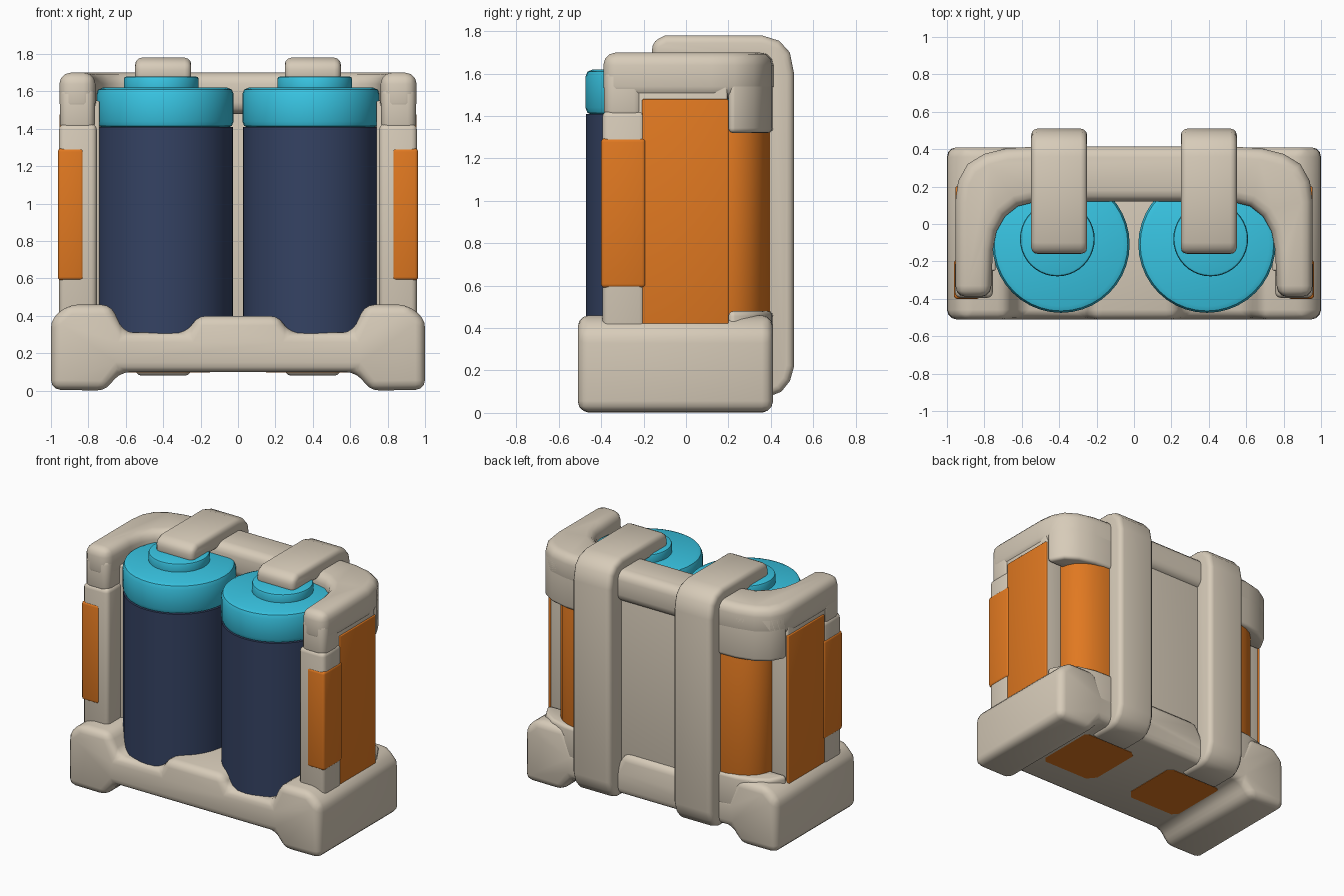
import bpy, bmesh, math
from mathutils import Matrix

if "Cube" in bpy.data.objects:
    bpy.data.objects.remove(bpy.data.objects["Cube"])


def material(name, rgb):
    m = bpy.data.materials.new(name)
    m.diffuse_color = (*rgb, 1)
    m.use_nodes = True
    m.node_tree.nodes["Principled BSDF"].inputs["Base Color"].default_value = m.diffuse_color
    return m


BEIGE = material("warm beige", (0.68, 0.60, 0.485))
ORANGE = material("orange", (0.75, 0.19, 0.015))
CYAN = material("cyan", (0.04, 0.56, 0.77))
NAVY = material("navy blue", (0.035, 0.055, 0.125))


def finish(name, bm, mat, bevel, segs=3):
    bmesh.ops.recalc_face_normals(bm, faces=bm.faces[:])
    if bevel:
        edges = [e for e in bm.edges
                 if e.is_manifold and e.calc_face_angle() > math.radians(40)]
        bmesh.ops.bevel(bm, geom=edges, offset=bevel, segments=segs, profile=0.5,
                        affect='EDGES', clamp_overlap=True)
        bmesh.ops.recalc_face_normals(bm, faces=bm.faces[:])
    me = bpy.data.meshes.new(name)
    bm.to_mesh(me)
    bm.free()
    me.materials.append(mat)
    ob = bpy.data.objects.new(name, me)
    bpy.context.collection.objects.link(ob)
    bpy.ops.object.select_all(action='DESELECT')
    ob.select_set(True)
    bpy.context.view_layer.objects.active = ob
    bpy.ops.object.shade_smooth_by_angle(angle=math.radians(35))
    return ob


def prism(name, pts, axis, a, b, mat, bevel=0.03, flip=1):
    """Extrude a 2D outline along an axis; flip=-1 mirrors in x."""
    put = {'x': lambda p, t: (t * flip, p[0], p[1]),
           'y': lambda p, t: (p[0] * flip, t, p[1]),
           'z': lambda p, t: (p[0] * flip, p[1], t)}[axis]
    bm = bmesh.new()
    lo = [bm.verts.new(put(p, a)) for p in pts]
    hi = [bm.verts.new(put(p, b)) for p in pts]
    bm.faces.new(lo)
    bm.faces.new(hi)
    n = len(pts)
    for i in range(n):
        bm.faces.new((lo[i], lo[(i + 1) % n], hi[(i + 1) % n], hi[i]))
    return finish(name, bm, mat, bevel)


def box(name, x, y, z, mat, bevel=0.03, flip=1):
    pts = [(x[0], y[0]), (x[1], y[0]), (x[1], y[1]), (x[0], y[1])]
    return prism(name, pts, 'z', z[0], z[1], mat, bevel, flip)


def cylinder(name, x, y, r, z0, z1, mat, bevel):
    bm = bmesh.new()
    bmesh.ops.create_cone(bm, cap_ends=True, segments=40, radius1=r, radius2=r,
                          depth=z1 - z0,
                          matrix=Matrix.Translation((x, y, (z0 + z1) / 2)))
    return finish(name, bm, mat, bevel, 2)


def both(half):
    """Complete a half outline with its mirror image in x."""
    return half + [(-x, y) for x, y in reversed(half)]


# Base with feet and cradle dips
prism("base", both([(0.22, 0.40), (0.27, 0.31), (0.61, 0.31), (0.68, 0.46),
                    (0.91, 0.46), (1.0, 0.38), (1.0, 0.005),
                    (0.71, 0.0), (0.63, 0.10)]), 'y', -0.51, 0.41, BEIGE, 0.06)

# Upper U-shaped collar
prism("top_collar", both([(0.50, 0.415), (0.68, 0.405), (0.80, 0.375), (0.89, 0.32),
                          (0.94, 0.23), (0.955, 0.12), (0.955, -0.39), (0.765, -0.39),
                          (0.755, -0.14), (0.735, -0.04), (0.69, 0.04), (0.62, 0.095),
                          (0.52, 0.12)]),
      'z', 1.48, 1.70, BEIGE, 0.06)

# Back wall behind the cylinders, nearly flush with the collar
box("back_wall", (-0.60, 0.60), (0.22, 0.375), (0.15, 1.66), BEIGE, 0.02)

corner = [(0.45, 0.20), (0.45, 0.415), (0.68, 0.405), (0.80, 0.375),
          (0.89, 0.32), (0.94, 0.23), (0.942, 0.20)]
pad = [(0.45, 0.25), (0.45, 0.40), (0.60, 0.395), (0.68, 0.375), (0.74, 0.345),
       (0.785, 0.30), (0.81, 0.25), (0.82, 0.19), (0.70, 0.19)]
strap = [(-0.16, 1.65), (-0.16, 1.75), (-0.10, 1.78), (0.36, 1.78), (0.44, 1.755),
         (0.49, 1.70), (0.51, 1.60), (0.51, 0.22), (0.49, 0.15), (0.45, 0.10),
         (0.40, 0.08), (0.20, 0.08), (0.20, 0.15), (0.30, 0.15), (0.30, 1.65)]

for s, side in ((1, "right"), (-1, "left")):
    # Canister: body, cap and top disc
    cylinder("canister_body_" + side, s * 0.39, -0.108, 0.364, 0.2, 1.41, NAVY, 0)
    cylinder("canister_cap_" + side, s * 0.39, -0.108, 0.367, 1.405, 1.62, CYAN, 0.035)
    cylinder("canister_disc_" + side, s * 0.41, -0.08, 0.20, 1.58, 1.68, CYAN, 0.015)
    # Strap over the top, down the back and under the base
    prism("strap_" + side, strap, 'x', 0.25, 0.55, BEIGE, 0.035, s)
    # Front post with its orange sleeve, and the collar leg above
    box("front_post_" + side, (0.755, 0.957), (-0.395, -0.19), (0.35, 1.425), BEIGE, 0.03, s)
    box("post_sleeve_" + side, (0.825, 0.963), (-0.401, -0.19), (0.59, 1.295), ORANGE, 0.018, s)
    box("collar_leg_" + side, (0.765, 0.952), (-0.387, -0.2), (1.38, 1.63), BEIGE, 0.045, s)
    # Side block with orange outer panel
    box("side_block_" + side, (0.74, 0.945), (-0.25, 0.195), (0.3, 1.55), BEIGE, 0.01, s)
    box("side_panel_" + side, (0.935, 0.954), (-0.207, 0.20), (0.36, 1.48), ORANGE, 0.006, s)
    # Rear corner: upper and lower blocks with an orange rounded pad between
    prism("rear_corner_upper_" + side, corner, 'z', 1.32, 1.64, BEIGE, 0.04, s)
    prism("rear_corner_lower_" + side, corner, 'z', 0.25, 0.48, BEIGE, 0.03, s)
    prism("rear_pad_" + side, pad, 'z', 0.44, 1.36, ORANGE, 0.01, s)
    # Orange plate under the base
    prism("under_plate_" + side, [(0.15, -0.21), (0.20, -0.27), (0.56, -0.27), (0.61, -0.21),
                                  (0.61, 0.17), (0.57, 0.20), (0.19, 0.20), (0.15, 0.17)],
          'z', 0.097, 0.104, ORANGE, 0, s)
